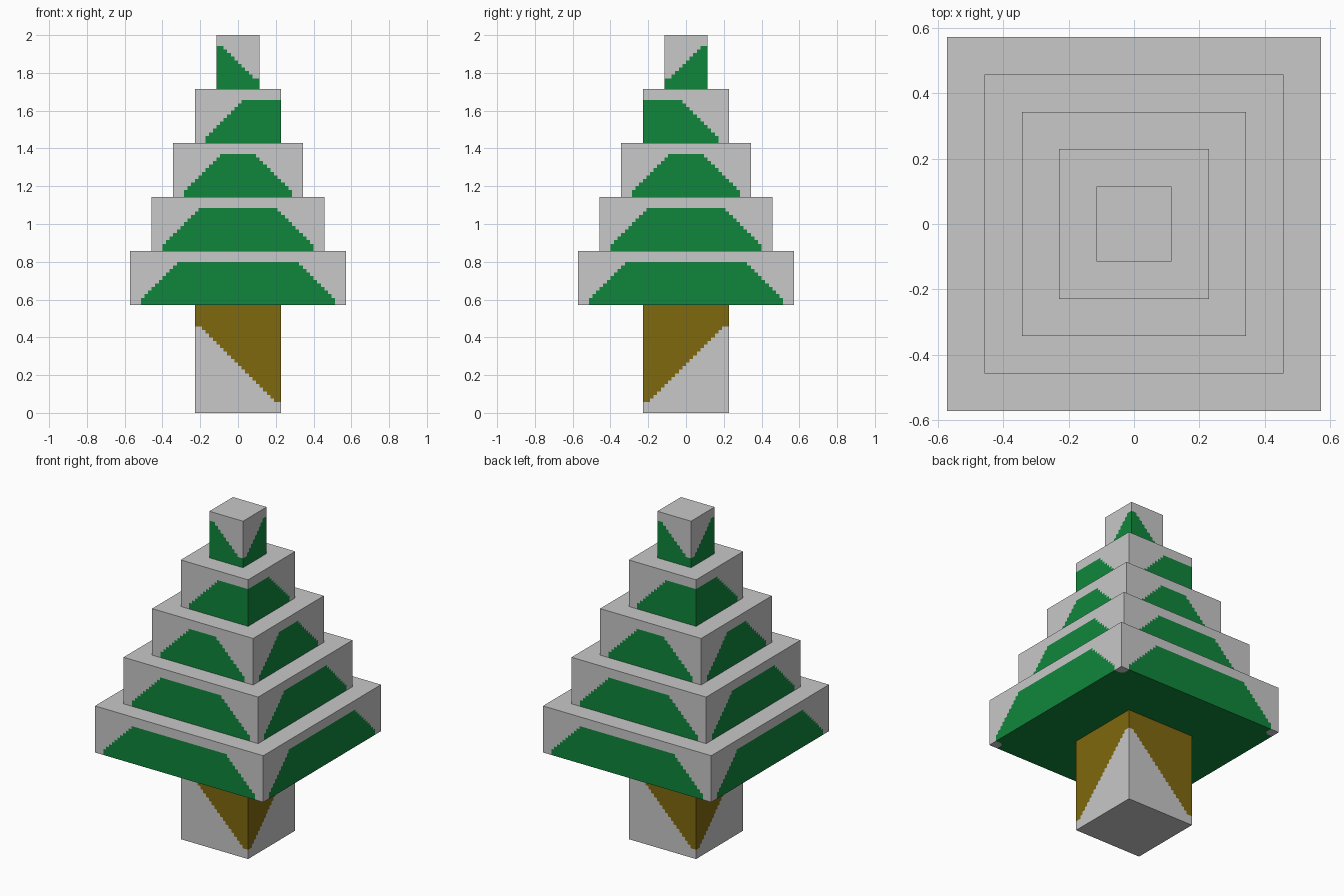
import bpy, bmesh

if "Cube" in bpy.data.objects:
    bpy.data.objects.remove(bpy.data.objects["Cube"])

T = 2 / 35          # one painted pixel; a tier is five pixels tall


def material(name, rgb):
    m = bpy.data.materials.new(name)
    m.diffuse_color = (*rgb, 1)
    m.use_nodes = True
    m.node_tree.nodes["Principled BSDF"].inputs["Base Color"].default_value = m.diffuse_color
    return m


snow = material("snow grey", (0.578, 0.578, 0.578))
green = material("pine green", (0.005, 0.238, 0.045))
brown = material("bark brown", (0.216, 0.138, 0.0044))


def stair_runs(heights):
    """Split each pixel column in three, softening the steps; merge equal runs."""
    runs, n = [], len(heights)
    for k, h in enumerate(heights):
        for s in (-1, 0, 1):
            near = heights[min(max(k + s, 0), n - 1)]
            v = h + (near - h) / 3 if h > 0 else 0
            u = k + (s + 1) / 3
            if runs and abs(runs[-1][2] - v) < 1e-6:
                runs[-1][1] = u + 1 / 3
            else:
                runs.append([u, u + 1 / 3, v])
    return runs


def block(name, z0, rows, heights, mats, bottom=False, top=False):
    """Square block whose walls are mats[0] below the stair line, mats[1] above.
    Walls are mirrored over the diagonals so opposite sides match."""
    bm = bmesh.new()
    w = len(heights) * T / 2
    z1 = z0 + rows * T

    def face(pts, mat, flip=False):
        vs = [bm.verts.new(p) for p in pts]
        bm.faces.new(vs[::-1] if flip else vs).material_index = mat

    sides = [(lambda x: (x, -w), False), (lambda x: (w, -x), True),
             (lambda x: (-x, w), False), (lambda x: (-w, x), True)]
    for place, flip in sides:
        for u0, u1, h in stair_runs(heights):
            a, b = place(u0 * T - w), place(u1 * T - w)
            zs = z0 + h * T
            for lo, hi, mat in ((z0, zs, 0), (zs, z1, 1)):
                if hi - lo > 1e-6:
                    face([(*a, lo), (*b, lo), (*b, hi), (*a, hi)], mat, flip)

    if top:
        face([(-w, -w, z1), (w, -w, z1), (w, w, z1), (-w, w, z1)], 1)
    if bottom == "plain":
        face([(-w, w, z0), (w, w, z0), (w, -w, z0), (-w, -w, z0)], 0)
    if bottom == "corners":
        # green underside with a snowy pixel in each corner
        ring, c = [], w - T
        d = w - T * 2 / 3
        for sx, sy in ((1, 1), (-1, 1), (-1, -1), (1, -1)):
            cut = [(w, c), (d, c), (c, d), (c, w)]
            pts = [(sx * x, sy * y, z0) for x, y in cut]
            odd = sx * sy < 0
            face(pts + [(sx * w, sy * w, z0)], 1, odd)
            ring += pts[::-1] if odd else pts
        face(ring, 0, True)

    me = bpy.data.meshes.new(name)
    bmesh.ops.remove_doubles(bm, verts=bm.verts, dist=1e-5)
    bm.to_mesh(me)
    bm.free()
    for m in mats:
        me.materials.append(m)
    bpy.context.collection.objects.link(bpy.data.objects.new(name, me))


# Trunk: snow climbs one way, bark above it
block("trunk", 0, 10, list(range(8, 0, -1)), (snow, brown), bottom="plain")

# Five foliage tiers, narrowing by four pixels each
for i, n in enumerate((20, 16, 12, 8, 4)):
    if n == 4:
        line = [4, 3, 2, 1]                      # slanted tip
    elif n == 8:
        line = [0, 1, 2, 3, 4, 4, 4, 4]          # slope on one end only
    else:
        line = [min(k, n - 1 - k, 4) for k in range(n)]
    block(f"foliage_tier_{i + 1}", (10 + 5 * i) * T, 5, line, (green, snow),
          bottom="corners" if i == 0 else False, top=True)
